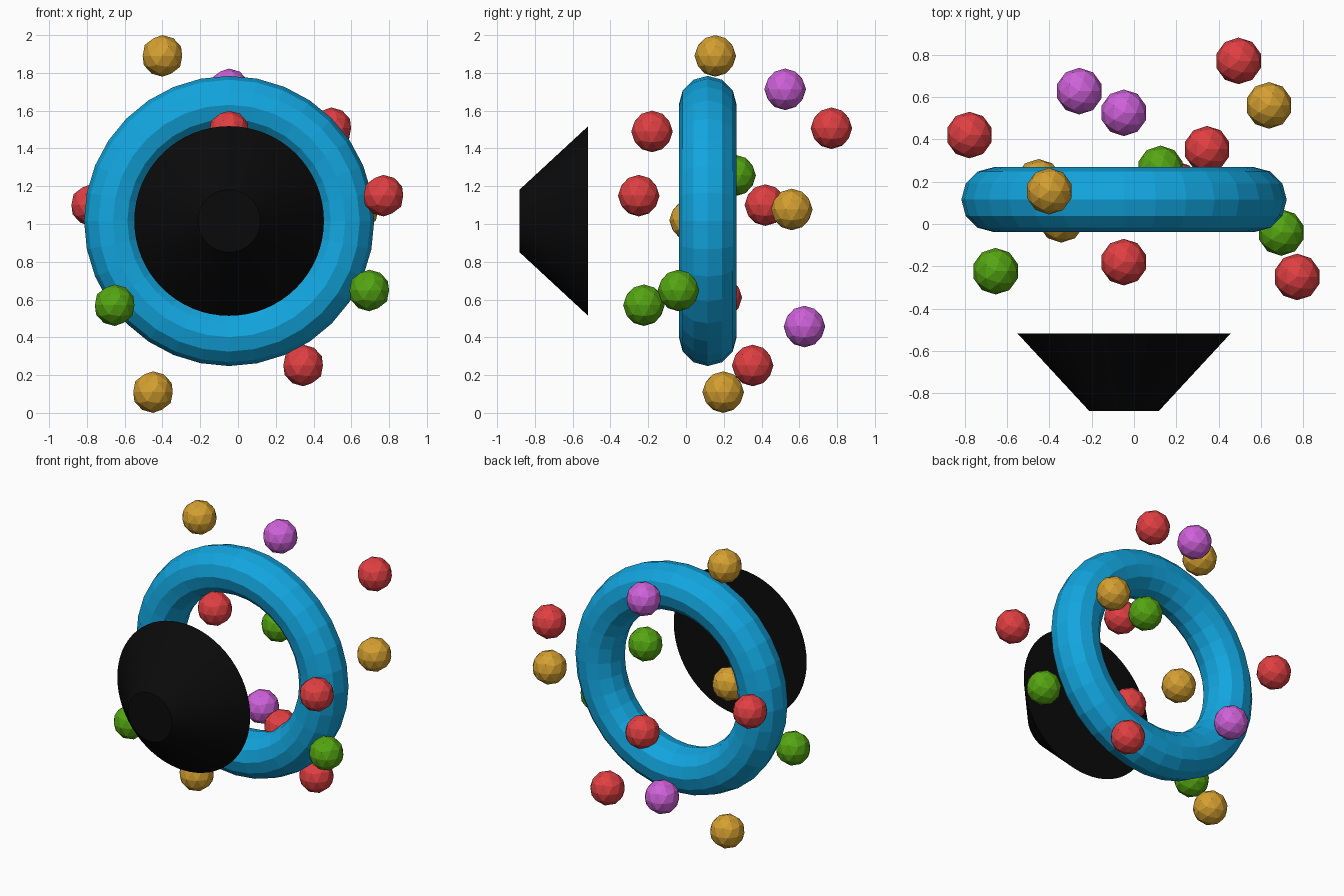
import bpy
from math import radians

if "Cube" in bpy.data.objects:
    bpy.data.objects.remove(bpy.data.objects["Cube"])

CX, CZ = -0.047, 1.016   # shared axis of the ring and the cone


def material(name, rgb):
    mat = bpy.data.materials.new(name)
    mat.diffuse_color = (*rgb, 1)
    mat.use_nodes = True
    mat.node_tree.nodes["Principled BSDF"].inputs["Base Color"].default_value = mat.diffuse_color
    return mat


def finish(name, mat):
    obj = bpy.context.object
    obj.name = name
    obj.data.materials.append(mat)
    return obj


blue = material("blue", (0.006, 0.38, 0.74))
black = material("black", (0.003, 0.003, 0.003))
red = material("red", (0.75, 0.05, 0.055))
gold = material("gold", (0.66, 0.35, 0.03))
green = material("green", (0.09, 0.38, 0.006))
violet = material("violet", (0.62, 0.12, 0.70))

# Upright faceted ring
bpy.ops.mesh.primitive_torus_add(major_segments=32, minor_segments=12,
                                 major_radius=0.615, minor_radius=0.153,
                                 location=(CX, 0.115, CZ),
                                 rotation=(radians(90), 0, 0))
finish("ring", blue)

# Truncated cone in front, narrow end facing forward
bpy.ops.mesh.primitive_cone_add(vertices=64, radius1=0.502, radius2=0.165,
                                depth=0.364, location=(CX, -0.70, CZ),
                                rotation=(radians(90), 0, 0))
finish("front_cone", black)
bpy.ops.object.shade_smooth_by_angle(angle=radians(30))

# Low-poly balls scattered around the ring
balls = {
    "gold_ball": (gold, [(-0.40, 0.155, 1.89), (-0.45, 0.197, 0.11),
                         (0.637, 0.56, 1.077), (-0.343, 0.022, 1.02)]),
    "violet_ball": (violet, [(-0.048, 0.525, 1.713), (-0.258, 0.627, 0.457)]),
    "red_ball": (red, [(0.494, 0.77, 1.507), (-0.777, 0.42, 1.10),
                       (0.77, -0.25, 1.15), (0.345, 0.353, 0.251),
                       (-0.048, -0.18, 1.49), (0.197, 0.187, 0.61)]),
    "green_ball": (green, [(-0.653, -0.223, 0.57), (0.695, -0.04, 0.648),
                           (0.125, 0.26, 1.257)]),
}
for name, (mat, places) in balls.items():
    for i, place in enumerate(places, 1):
        bpy.ops.mesh.primitive_ico_sphere_add(subdivisions=2, radius=0.11,
                                              location=place)
        finish(f"{name}_{i}", mat)
